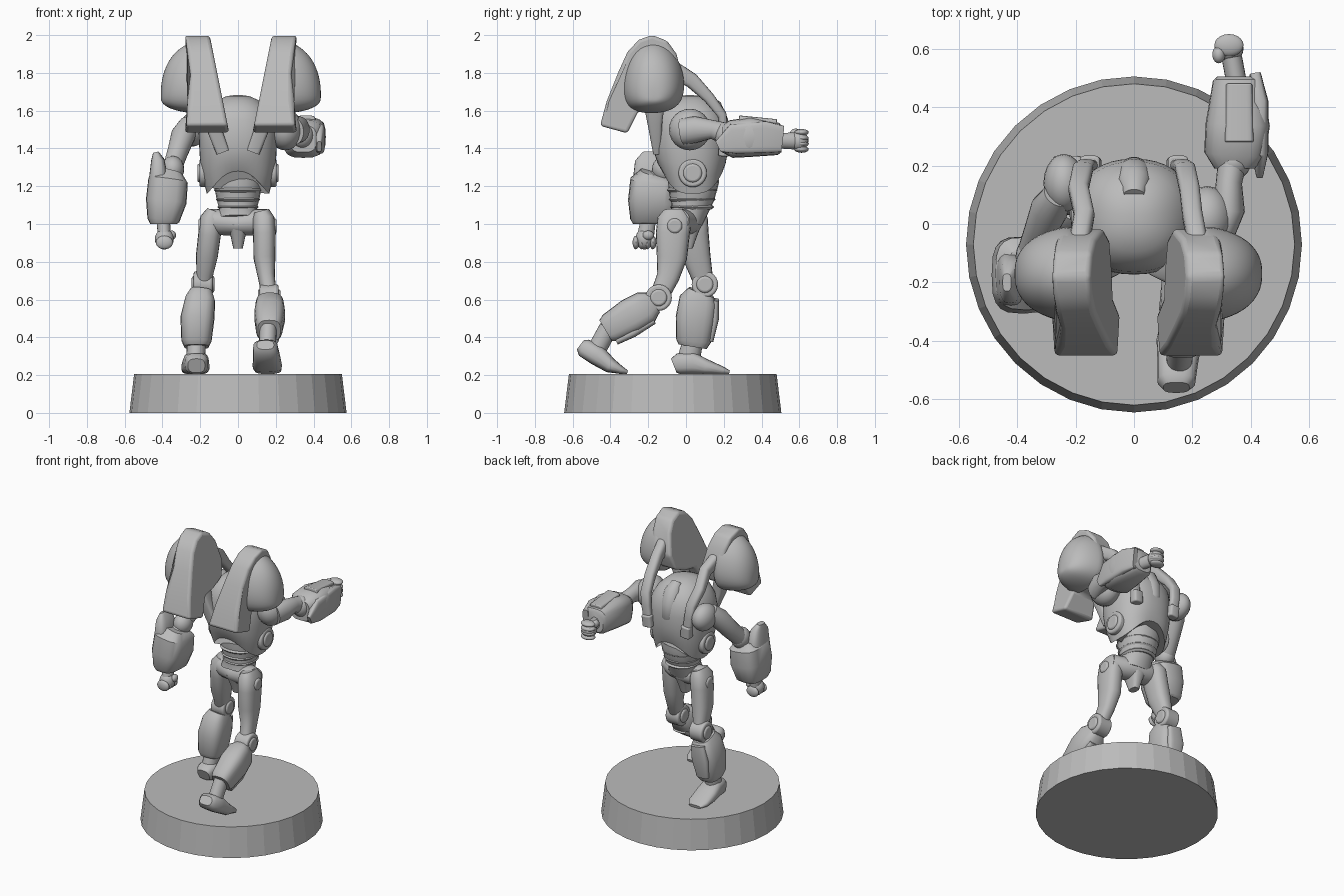
import bpy, bmesh, math
from mathutils import Vector, Matrix

grey = bpy.data.materials.new("plain grey")
grey.diffuse_color = (0.5, 0.5, 0.5, 1)


def finish(name, bm, angle=40, bevel=0, subsurf=0):
    bmesh.ops.recalc_face_normals(bm, faces=bm.faces)
    me = bpy.data.meshes.new(name)
    bm.to_mesh(me)
    bm.free()
    ob = bpy.data.objects.new(name, me)
    bpy.context.collection.objects.link(ob)
    me.materials.append(grey)
    if bevel:
        m = ob.modifiers.new("bevel", "BEVEL")
        m.width, m.segments, m.limit_method = bevel, 3, "ANGLE"
    if subsurf:
        m = ob.modifiers.new("subsurf", "SUBSURF")
        m.levels = m.render_levels = subsurf
    bpy.ops.object.select_all(action="DESELECT")
    ob.select_set(True)
    bpy.context.view_layer.objects.active = ob
    bpy.ops.object.shade_smooth_by_angle(angle=math.radians(angle))
    return ob


def skin(bm, rings):
    """Bridge equal rings of points and cap both ends."""
    rows = [[bm.verts.new(p) for p in r] for r in rings]
    n = len(rows[0])
    for r, s in zip(rows, rows[1:]):
        for i in range(n):
            j = (i + 1) % n
            bm.faces.new((r[i], r[j], s[j], s[i]))
    bm.faces.new(rows[0][::-1])
    bm.faces.new(rows[-1])


def oval(a, b, power, n):
    out = []
    for i in range(n):
        t = 2 * math.pi * i / n
        c, s = math.cos(t), math.sin(t)
        out.append((a * math.copysign(abs(c) ** (2 / power), c),
                    b * math.copysign(abs(s) ** (2 / power), s)))
    return out


def tube(name, pts, power=2, ref=(1, 0, 0), n=20, angle=40, bevel=0):
    """Loft of (x, y, z, half width along ref, half depth) sections."""
    bm = bmesh.new()
    P = [Vector(p[:3]) for p in pts]
    rings = []
    for k, p in enumerate(pts):
        t = (P[min(k + 1, len(P) - 1)] - P[max(k - 1, 0)]).normalized()
        u = Vector(ref)
        u = (u - t * u.dot(t)).normalized()
        v = t.cross(u)
        rings.append([P[k] + u * a + v * b for a, b in oval(p[3], p[4], power, n)])
    skin(bm, rings)
    return finish(name, bm, angle, bevel)


def ball(name, loc, size):
    bm = bmesh.new()
    bmesh.ops.create_uvsphere(bm, u_segments=20, v_segments=12, radius=1)
    bmesh.ops.transform(bm, matrix=Matrix.Translation(loc) @ Matrix.Diagonal((*size, 1)), verts=bm.verts)
    return finish(name, bm)


def disc(name, loc, r, half):
    x, y, z = loc
    tube(name, [(x - half, y, z, r, r), (x + half, y, z, r, r)], ref=(0, 1, 0), n=24, bevel=0.012)


# Round display base
bm = bmesh.new()
bmesh.ops.create_cone(bm, cap_ends=True, segments=32, radius1=0.575, radius2=0.55, depth=0.205,
                      matrix=Matrix.Translation((0, -0.07, 0.1025)))
finish("base", bm, 5)

# Barrel chest shell with an arched lower hem
shell = [(1.16, .035, .165, .16, .12), (1.24, .03, .185, .18, .08), (1.32, .027, .2, .19, .04),
         (1.4, .025, .205, .198, 0), (1.48, .025, .208, .197, 0), (1.55, .025, .195, .188, 0),
         (1.61, .02, .16, .16, 0), (1.655, .02, .11, .115, 0), (1.677, .02, .06, .06, 0), (1.682, .02, .02, .02, 0)]
bm = bmesh.new()
skin(bm, [[(x, cy + y, z + lift * abs(y / ry) ** 3) for x, y in oval(rx, ry, 2.3, 40)]
          for z, cy, rx, ry, lift in shell])
finish("chest_shell", bm)
tube("waist", [(0, .03, 1.36, .13, .13), (0, .04, 1.22, .13, .135), (0, .03, 1.14, .115, .12),
               (0, .02, 1.08, .1, .1), (0, .0, 1.02, .115, .09)], 2.2)
for z, r in ((1.18, .127), (1.13, .117), (1.09, .109)):  # waist ribs
    tube("waist_rib", [(0, .032, z - .012, r - .01, r - .005), (0, .032, z, r, r + .008),
                       (0, .032, z + .012, r - .01, r - .005)], 2.2)

# Sunken head on the chest front
tube("head", [(0, .17, 1.42, .03, .03), (0, .185, 1.46, .05, .045), (0, .175, 1.54, .06, .05),
              (0, .14, 1.62, .055, .05), (0, .1, 1.665, .035, .025)])

# Pelvis and crotch guard
tube("pelvis", [(-.16, .02, 1.02, .06, .06), (-.09, .01, 1.01, .075, .07), (0, 0, 1.0, .085, .06),
                (.09, -.02, 1.01, .075, .07), (.16, -.04, 1.02, .06, .06)], ref=(0, 1, 0))
tube("crotch_guard", [(0, 0, 1.0, .06, .085), (0, 0, .94, .04, .06), (0, 0, .87, .025, .035)], 3)

# Shoulder pods: a curved blade with a rounded outer bulge, and straps to the chest
blade = [(-.455, 1.52), (-.31, 1.48), (-.25, 1.6), (-.15, 1.62), (-.05, 1.66), (-.015, 1.76), (-.05, 1.9),
         (-.1, 1.97), (-.18, 2.0), (-.25, 1.975), (-.31, 1.91), (-.36, 1.8), (-.42, 1.65)]
bulge = [(-.345, 1.64), (-.27, 1.58), (-.1, 1.58), (-.005, 1.64), (.005, 1.78), (-.05, 1.93),
         (-.17, 2.0), (-.28, 1.95), (-.345, 1.8)]
for side, sx, dx in (("right", 1, 0), ("left", -1, .03)):
    def X(x):
        return sx * x + dx

    bm = bmesh.new()
    skin(bm, [[(X(.08 + .2 * (z - 1.5)), y, z) for y, z in blade],
              [(X(.28 + .5 * (z - 1.74) ** 2), y, z) for y, z in blade]])
    finish(side + "_pod_blade", bm, 40, .018)
    bm = bmesh.new()
    rings = []
    for deg in (0, 20, 40, 58, 74, 85):
        a = math.radians(deg)
        s = math.cos(a) ** .8
        rings.append([(X(.2 + .24 * math.sin(a)), -.17 + (y + .17) * s, 1.67 + (z - 1.67) * s) for y, z in bulge])
    skin(bm, rings)
    finish(side + "_pod_bulge", bm, 60, 0, 2)
    tube(side + "_strap", [(sx * .15, .2, 1.4, .03, .02), (sx * .165, .2, 1.5, .032, .022),
                           (sx * .175, .19, 1.58, .035, .025), (sx * .19, .12, 1.67, .035, .03),
                           (X(.2), .03, 1.76, .035, .04), (X(.22), -.08, 1.82, .035, .05)], 3)
    tube(side + "_strap_buckle", [(sx * .145, .2, 1.36, .035, .03), (sx * .152, .205, 1.44, .035, .03)], 4, bevel=.008)
    tube(side + "_back_strap", [(sx * .08, -.155, 1.38, .035, .02), (sx * .14, -.165, 1.54, .04, .04),
                                (sx * .17, -.17, 1.66, .04, .06)], 4)
    # Round vent on the flank
    disc(side + "_flank_rim", (sx * .175, .035, 1.27), .075, .03)
    disc(side + "_flank_cap", (sx * .185, .035, 1.27), .05, .03)

# Right arm reaching forward
ball("right_shoulder", (.25, .02, 1.5), (.09, .11, .11))
tube("right_upper_arm", [(.3, -.02, 1.49, .05, .07), (.325, .05, 1.5, .055, .07), (.325, .14, 1.5, .045, .05),
                         (.34, .24, 1.47, .05, .06)])
ball("right_elbow", (.34, .21, 1.47), (.06, .06, .07))
tube("right_forearm", [(.345, .19, 1.45, .07, .07), (.345, .24, 1.45, .105, .1), (.355, .34, 1.46, .11, .105),
                       (.355, .49, 1.45, .085, .085), (.355, .505, 1.45, .07, .07)], 3.2)
tube("right_forearm_guard", [(.43, .17, 1.41, .012, .03), (.43, .25, 1.45, .03, .08), (.43, .42, 1.46, .03, .085),
                             (.415, .51, 1.45, .02, .07)], 4)
tube("right_forearm_ridge", [(.36, .28, 1.55, .05, .025), (.36, .48, 1.535, .045, .02)], 4, bevel=.008)
tube("right_wrist", [(.35, .49, 1.44, .035, .04), (.335, .57, 1.44, .035, .045)])

# Left arm hanging back
ball("left_shoulder", (-.24, .14, 1.5), (.07, .1, .09))
tube("left_upper_arm", [(-.26, .1, 1.53, .05, .05), (-.29, .05, 1.47, .065, .065), (-.32, -.02, 1.38, .055, .06),
                        (-.35, -.1, 1.29, .05, .055), (-.36, -.15, 1.24, .05, .05)])
ball("left_elbow", (-.345, -.11, 1.29), (.06, .07, .07))
tube("left_forearm", [(-.36, -.16, 1.27, .07, .08), (-.37, -.17, 1.23, .105, .125), (-.38, -.175, 1.12, .108, .132),
                      (-.395, -.18, 1.02, .085, .115), (-.395, -.18, 1.0, .07, .1)], 3.2)
tube("left_forearm_guard", [(-.435, -.2, 1.38, .015, .03), (-.425, -.2, 1.34, .035, .07), (-.42, -.19, 1.25, .05, .09),
                            (-.44, -.19, 1.14, .045, .09), (-.44, -.19, 1.04, .035, .07)], 3)
tube("left_wrist", [(-.395, -.2, 1.02, .035, .04), (-.39, -.215, .93, .035, .045)])

# Fists with curled fingers and a thumb
for side, c, step, thumb in (("right", (.325, .6, 1.44), (0, 0, .03), (-.035, -.02, .04)),
                             ("left", (-.39, -.22, .92), (0, .03, 0), (.04, .02, .02))):
    c, step = Vector(c), Vector(step)
    ball(side + "_fist", c, (.05, .048, .055))
    for i in (-1.5, -.5, .5, 1.5):
        ball(side + "_finger", c + step * i + (Vector((0, .012, 0)) if side == "right" else Vector((0, 0, -.018))),
             (.05, .038, .018) if side == "right" else (.045, .018, .036))
    ball(side + "_thumb", c + Vector(thumb), (.022, .03, .025))

# Thighs, hips and knees
tube("right_thigh", [(.125, -.06, 1.07, .04, .06), (.135, -.06, 1.03, .058, .09), (.14, -.07, .95, .06, .09),
                     (.14, -.075, .82, .058, .08), (.15, -.095, .72, .045, .06), (.165, -.14, .62, .04, .05)], 2.5)
tube("left_thigh", [(-.125, .03, 1.07, .04, .06), (-.14, .03, 1.03, .06, .085), (-.15, .035, .95, .06, .085),
                    (-.165, .055, .83, .058, .075), (-.175, .08, .74, .045, .06), (-.185, .1, .66, .04, .05)], 2.5)
disc("right_hip_cap", (.165, -.06, .99), .04, .04)
disc("left_hip_cap", (-.17, .03, .99), .04, .04)
for side, loc in (("right", (.165, -.145, .61)), ("left", (-.185, .1, .68))):
    disc(side + "_knee", loc, .07, .05)
    disc(side + "_knee_cap", loc, .045, .06)

# Shin armour
tube("right_shin", [(.168, -.17, .585, .05, .06), (.168, -.21, .56, .075, .09), (.168, -.29, .515, .082, .095),
                    (.165, -.4, .45, .07, .08), (.165, -.425, .435, .06, .065)], 3)
tube("left_shin", [(-.195, .08, .64, .06, .07), (-.2, .065, .6, .08, .1), (-.215, .05, .5, .09, .105),
                   (-.22, .04, .38, .08, .092), (-.22, .035, .35, .065, .075)], 3)
tube("right_shin_plate", [(.168, -.17, .49, .05, .02), (.168, -.28, .425, .06, .025), (.168, -.37, .38, .045, .02)], 3)
tube("left_shin_plate", [(-.2, .155, .6, .05, .02), (-.215, .15, .5, .06, .025), (-.22, .125, .38, .045, .02)], 3)

# Ankles and feet: right one pushes off with its heel raised, left one is flat
tube("right_ankle", [(.16, -.41, .45, .045, .05), (.155, -.47, .34, .045, .05)])
tube("left_ankle", [(-.22, .035, .37, .05, .055), (-.225, .01, .27, .05, .06)])
tube("right_foot", [(.145, -.56, .36, .045, .03), (.145, -.54, .345, .065, .05), (.15, -.47, .305, .07, .055),
                    (.155, -.4, .25, .078, .04), (.16, -.34, .225, .07, .02), (.16, -.31, .215, .045, .01)], 2.8)
tube("left_foot", [(-.22, -.065, .25, .045, .04), (-.22, -.04, .26, .062, .055), (-.222, .03, .265, .068, .06),
                   (-.225, .1, .245, .075, .042), (-.228, .19, .225, .07, .022), (-.228, .23, .215, .045, .01)], 2.8)
